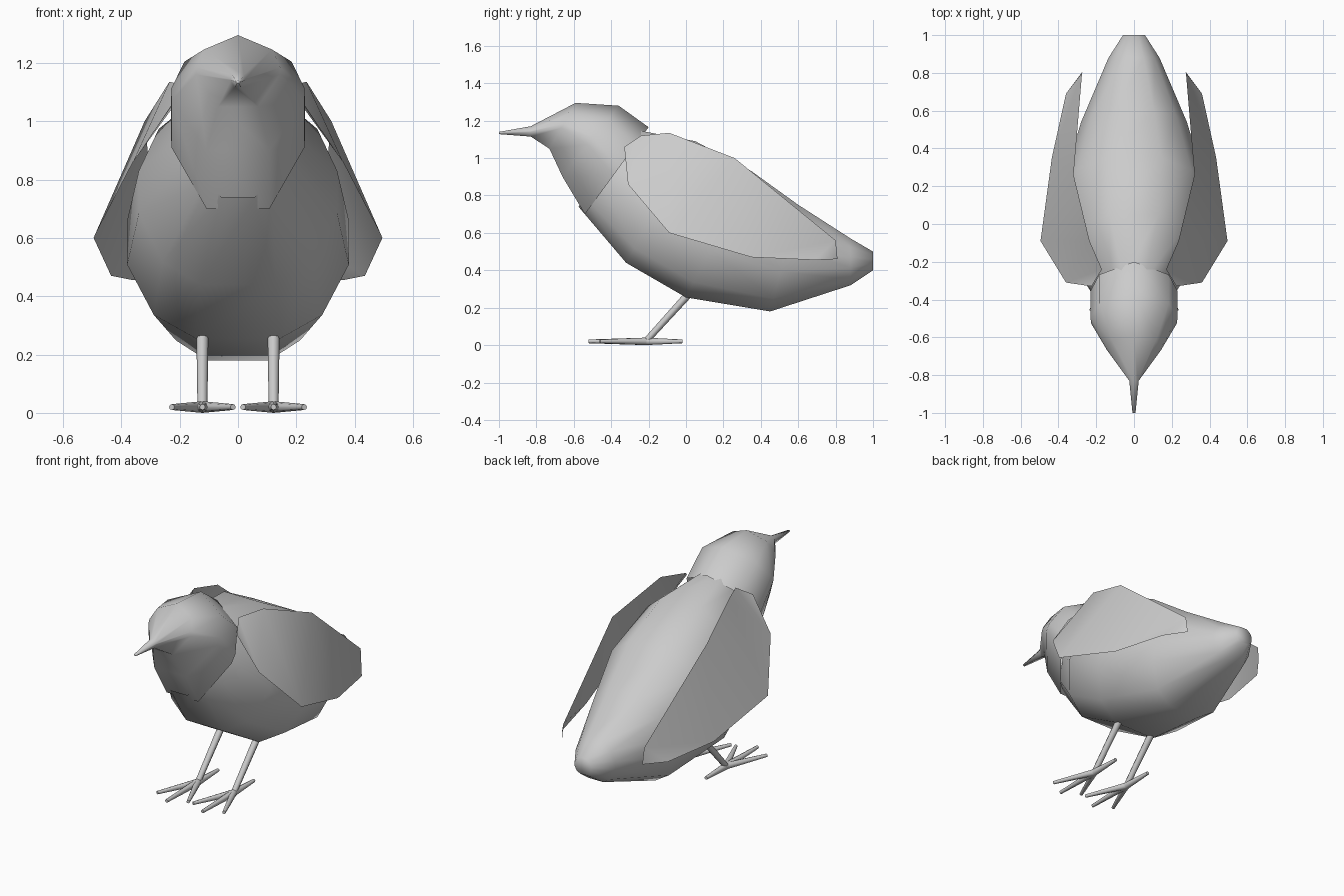
import bpy, bmesh
from mathutils import Vector

if "Cube" in bpy.data.objects:
    bpy.data.objects.remove(bpy.data.objects["Cube"])


def finish(name, bm, angle=1.0, recalc=True):
    if recalc:
        bmesh.ops.recalc_face_normals(bm, faces=bm.faces[:])
    me = bpy.data.meshes.new(name)
    bm.to_mesh(me)
    bm.free()
    ob = bpy.data.objects.new(name, me)
    bpy.context.collection.objects.link(ob)
    bpy.ops.object.select_all(action='DESELECT')
    ob.select_set(True)
    bpy.context.view_layer.objects.active = ob
    bpy.ops.object.shade_smooth_by_angle(angle=angle)
    return ob


def loft(name, half, rings):
    """Each ring: (top y, top z, bottom y, bottom z, half width); last ring capped."""
    section = half + [(-u, v) for u, v in reversed(half) if u > 0]
    bm = bmesh.new()
    loops = []
    for ty, tz, by, bz, w in rings:
        top, bot = Vector((0, ty, tz)), Vector((0, by, bz))
        mid, arm = (top + bot) / 2, (top - bot) / 2
        loops.append([bm.verts.new(mid + arm * v + Vector((u * w, 0, 0)))
                      for u, v in section])
    n = len(section)
    for a, b in zip(loops, loops[1:]):
        for i in range(n):
            j = (i + 1) % n
            bm.faces.new((a[i], a[j], b[j], b[i]))
    bm.faces.new(loops[-1])
    return finish(name, bm, angle=1.55)


def rod(bm, a, b, r1, r2):
    a, b = Vector(a), Vector(b)
    d = b - a
    mat = d.to_track_quat('Z', 'Y').to_matrix().to_4x4()
    mat.translation = (a + b) / 2
    bmesh.ops.create_cone(bm, cap_ends=True, segments=8, radius1=r1,
                          radius2=r2, depth=d.length, matrix=mat)


# Body, from neck (tucked inside the head) to tail
loft("body", [(.38, 1), (.8, .64), (1, .2), (1, -.25), (.76, -.76), (.38, -1)], [
    (-.29, 1.155, -.575, .74, .15),
    (.05, 1.09, -.32, .44, .34),
    (.35, .93, 0, .255, .38),
    (.60, .75, .45, .18, .28),
    (.88, .57, .88, .32, .135),
    (1.0, .50, 1.0, .40, .058)])

# Head, from neck to beak tip
loft("head", [(0, 1), (.8, .6), (1, .1), (.99, -.1), (.47, -1)], [
    (-.20, 1.165, -.54, .70, .23),
    (-.36, 1.28, -.66, .90, .23),
    (-.59, 1.295, -.73, 1.05, .145),
    (-.83, 1.17, -.83, 1.115, .025),
    (-1.0, 1.14, -1.0, 1.128, .008)])

# Wings: a sheet between an upper and a lower edge
upper = [(.225, -.33, 1.06), (.17, -.24, 1.12), (.235, -.09, 1.135),
         (.32, .26, 1.0), (.275, .80, .56)]
lower = [(.36, -.31, .86), (.495, -.09, .60), (.435, .35, .47),
         (.36, .69, .455), (.27, .81, .46)]
for side, s in (("left", -1), ("right", 1)):
    bm = bmesh.new()
    t = [bm.verts.new((s * x, y, z)) for x, y, z in upper]
    b = [bm.verts.new((s * x, y, z)) for x, y, z in lower]
    faces = [(t[0], b[0], t[1]), (t[4], b[3], b[4])]
    for i in range(3):
        faces += [(t[i + 1], b[i], t[i + 2]), (b[i], b[i + 1], t[i + 2])]
    for f in faces:
        bm.faces.new(f if s > 0 else f[::-1])
    finish(side + "_wing", bm, recalc=False)

    # Leg with three front toes and one back toe
    bm = bmesh.new()
    x = s * .122
    ankle = (x, -.215, .02)
    rod(bm, (x, .03, .29), ankle, .021, .017)
    for dx, y in ((0, -.52), (-.105, -.46), (.105, -.46), (0, -.02)):
        rod(bm, ankle, (x + dx, y, .02), .02, .01)
    finish(side + "_leg", bm)
